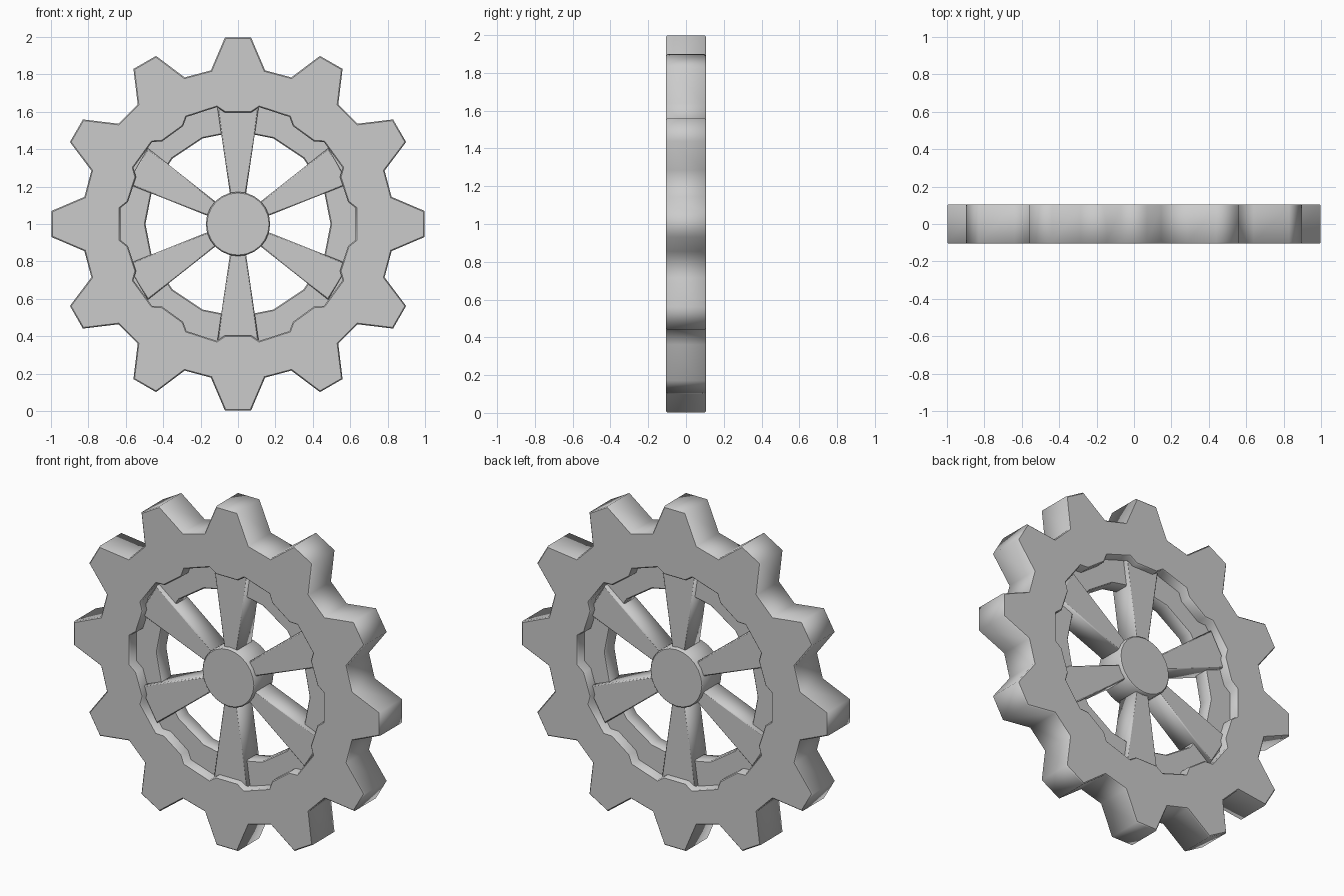
import bpy
from math import radians, cos, sin, pi

if "Cube" in bpy.data.objects:
    bpy.data.objects.remove(bpy.data.objects["Cube"])


def polar(r, deg):
    return (r * cos(radians(deg)), r * sin(radians(deg)))


def plate(name, loops, half, bevel=0.006):
    """Upright extruded plate from closed outlines (inner loops become holes)."""
    cu = bpy.data.curves.new(name, 'CURVE')
    cu.dimensions = '2D'
    cu.fill_mode = 'BOTH'
    cu.extrude = half - bevel
    cu.bevel_depth = bevel
    cu.bevel_resolution = 0
    cu.offset = -bevel
    for pts in loops:
        s = cu.splines.new('POLY')
        s.points.add(len(pts) - 1)
        for p, (x, y) in zip(s.points, pts):
            p.co = (x, y, 0, 1)
        s.use_cyclic_u = True
    ob = bpy.data.objects.new(name, cu)
    bpy.context.collection.objects.link(ob)
    ob.rotation_euler = (pi / 2, 0, 0)
    ob.location = (0, 0, 1)
    bpy.ops.object.select_all(action='DESELECT')
    ob.select_set(True)
    bpy.context.view_layer.objects.active = ob
    bpy.ops.object.convert(target='MESH')
    return bpy.context.view_layer.objects.active


def ngon(r, n):
    return [polar(r, 360 * i / n) for i in range(n)]


def wave(count, steps):
    """Repeat (radius, angle) steps around the circle, one set centred on the top."""
    return [polar(r, 90 + 360 * i / count + a) for i in range(count) for r, a in steps]


# Toothed rim: twelve teeth outside, ten shallow lobes inside
teeth = wave(12, [(0.834, -10), (1.0, -4), (1.0, 4), (0.834, 10)])
lobes = wave(10, [(0.635, -10.3), (0.6, -6.7), (0.6, 6.7), (0.635, 10.3)])
plate("toothed_rim", [teeth, lobes[::-1]], 0.105)

# Thinner recessed ledge inside the rim
plate("inner_ledge", [ngon(0.68, 32), ngon(0.495, 16)[::-1]], 0.045)

# Six spokes widening outward
for i in range(6):
    a = radians(90 + 60 * i)
    outline = [(0.12, -0.037), (0.62, -0.11), (0.62, 0.11), (0.12, 0.037)]
    pts = [(x * cos(a) - y * sin(a), x * sin(a) + y * cos(a)) for x, y in outline]
    plate("spoke_%d" % (i + 1), [pts], 0.07)

# Central hub
plate("hub", [ngon(0.172, 24)], 0.09)
